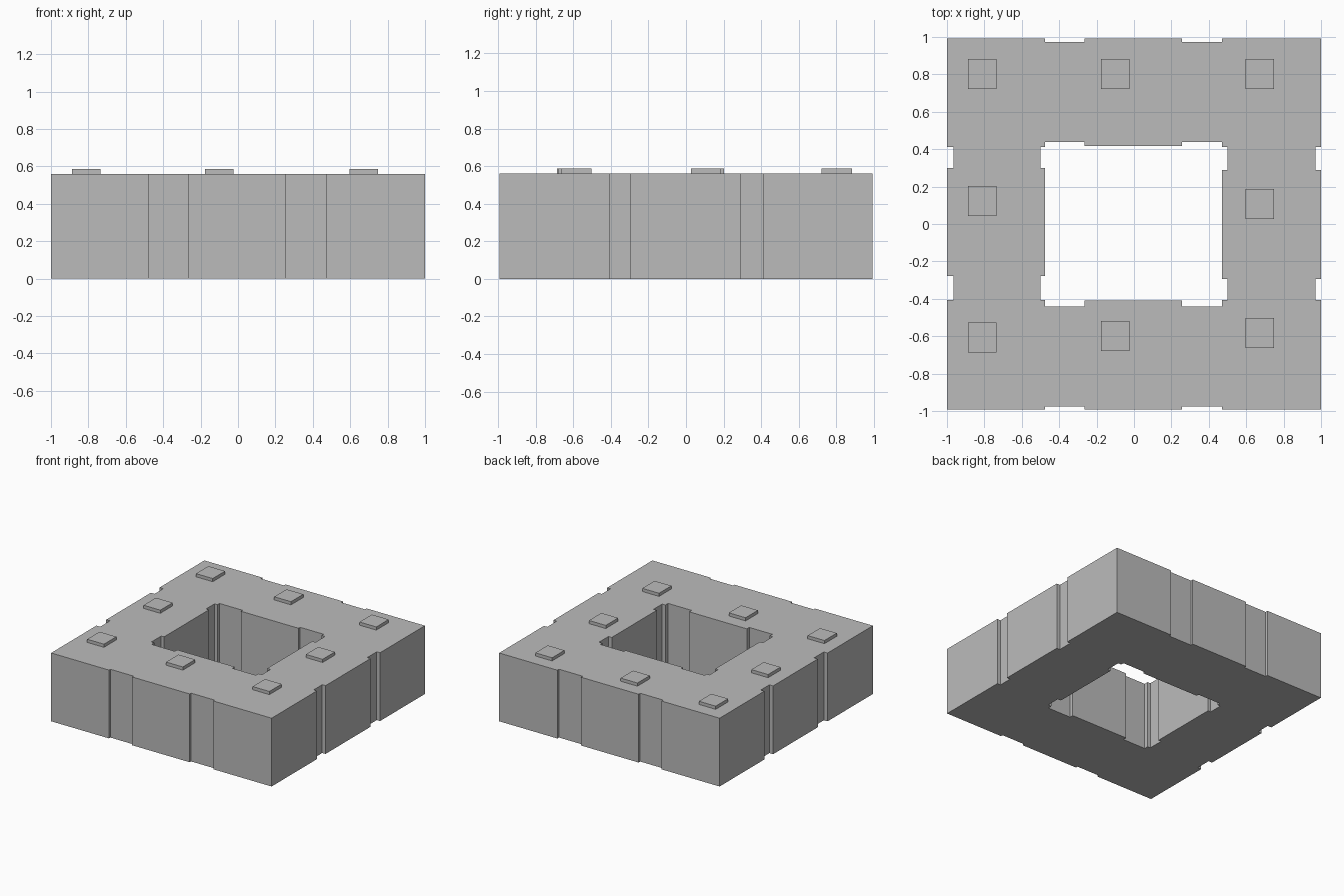
import bpy, bmesh

if "Cube" in bpy.data.objects:
    bpy.data.objects.remove(bpy.data.objects["Cube"])

HEIGHT, PAD_TOP = 0.56, 0.586
XN = [-0.475, -0.265, 0.257, 0.471]      # notch edges on front/back walls
YL = [-0.406, -0.279, 0.300, 0.412]      # notch edges on left walls
YR = [-0.406, -0.294, 0.289, 0.412]      # notch edges on right walls

grey = bpy.data.materials.new("light grey")
grey.diffuse_color = (0.5, 0.5, 0.5, 1)
grey.use_nodes = True
grey.node_tree.nodes["Principled BSDF"].inputs["Base Color"].default_value = grey.diffuse_color


def finish(bm, name):
    bmesh.ops.recalc_face_normals(bm, faces=bm.faces)
    me = bpy.data.meshes.new(name)
    bm.to_mesh(me)
    bm.free()
    me.materials.append(grey)
    bpy.context.collection.objects.link(bpy.data.objects.new(name, me))


def stepped(t, wall, notch):
    """One wall: two recesses along t, stepping from wall to notch level."""
    a, b, c, d = t
    return [(a, wall), (a, notch), (b, notch), (b, wall),
            (c, wall), (c, notch), (d, notch), (d, wall)]


def loop(front, right, back, left):
    """Counter-clockwise outline from (wall, notch) levels of each side."""
    return [stepped(XN, *front),
            [(x, y) for y, x in stepped(YR, *right)],
            stepped(XN, *back)[::-1],
            [(x, y) for y, x in stepped(YL, *left)][::-1]]


# Main block: notched outer outline with a notched courtyard
sides = loop((-0.993, -0.975), (1, 0.97), (0.993, 0.972), (-1, -0.966))
corners = [(1, -0.993), (1, 0.993), (-1, 0.993), (-1, -0.993)]
outer = [p for s, c in zip(sides, corners) for p in s + [c]]
inner = sum(loop((-0.410, -0.441), (0.471, 0.501),
                 (0.417, 0.438), (-0.475, -0.501)), [])

bm = bmesh.new()
for pts in (outer, inner):
    vs = [bm.verts.new((x, y, 0)) for x, y in pts]
    for a, b in zip(vs, vs[1:] + vs[:1]):
        bm.edges.new((a, b))
bmesh.ops.triangle_fill(bm, edges=bm.edges[:], use_beauty=True, normal=(0, 0, 1))
ext = bmesh.ops.extrude_face_region(bm, geom=bm.faces[:], use_keep_orig=True)
top = [g for g in ext["geom"] if isinstance(g, bmesh.types.BMVert)]
bmesh.ops.translate(bm, verts=top, vec=(0, 0, HEIGHT))
finish(bm, "courtyard_block")

# Roof pads: column centre x, then pad centre y values
pads = {-0.811: [0.802, 0.123, -0.607],
        -0.101: [0.802, -0.599],
        0.673: [0.802, 0.107, -0.583]}
for x, ys in pads.items():
    for y in ys:
        bm = bmesh.new()
        bmesh.ops.create_cube(bm, size=1)
        for v in bm.verts:
            v.co = (x + v.co.x * 0.152, y + v.co.y * 0.16,
                    PAD_TOP if v.co.z > 0 else HEIGHT)
        finish(bm, "roof_pad")
